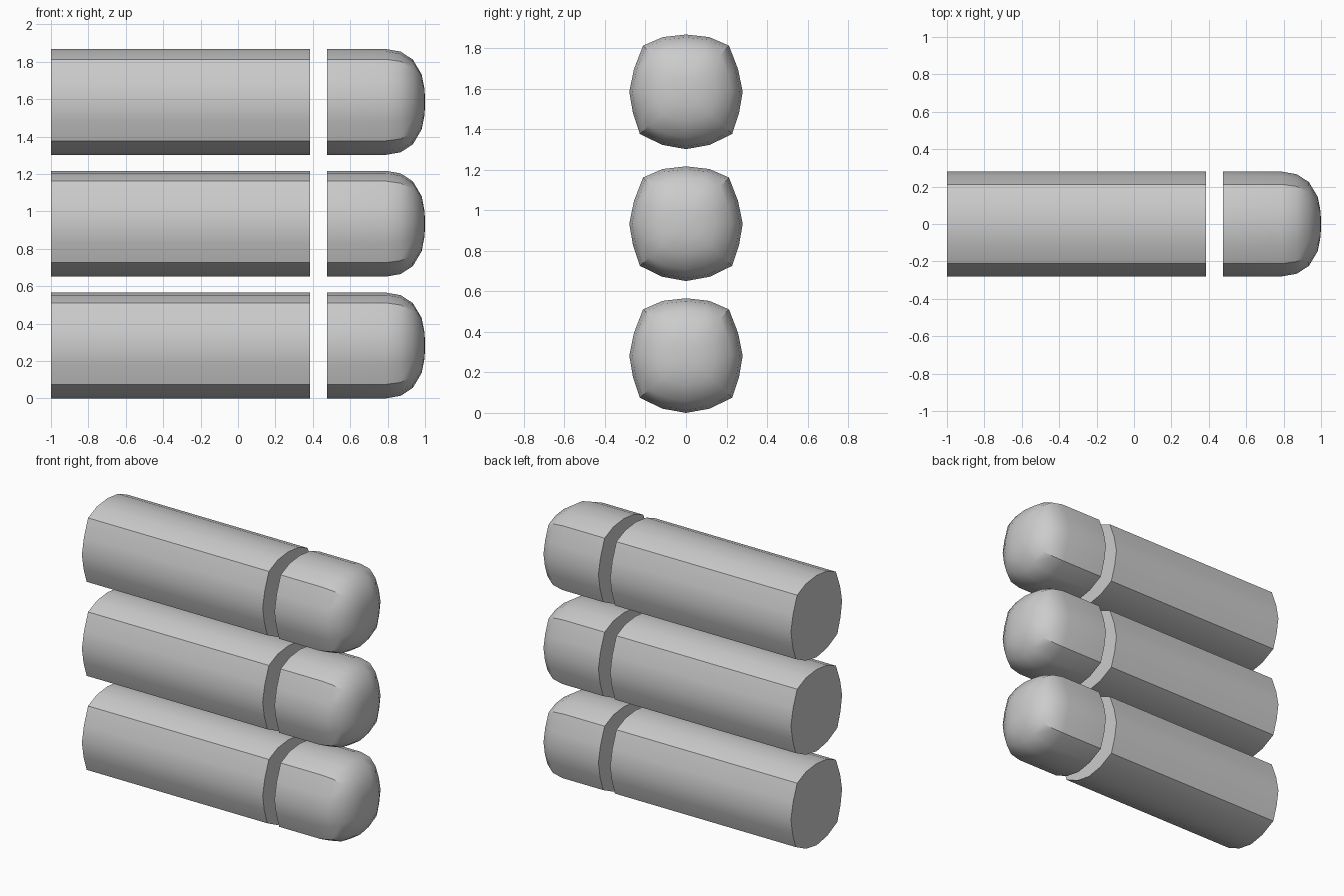
import bpy, bmesh, math

if "Cube" in bpy.data.objects:
    bpy.data.objects.remove(bpy.data.objects["Cube"])

grey = bpy.data.materials.new("light_grey")
grey.diffuse_color = (0.6, 0.6, 0.6, 1)
grey.use_nodes = True
grey.node_tree.nodes["Principled BSDF"].inputs["Base Color"].default_value = grey.diffuse_color

# half of the rounded-square cross-section (y, z from the axis), top to bottom
HALF = [(0, .283), (.115, .270), (.212, .228), (.257, .112), (.28, 0),
        (.262, -.105), (.228, -.208), (.117, -.262), (0, -.283)]
SECTION = HALF + [(-y, z) for y, z in HALF[-2:0:-1]]


def loft(name, stations, cz):
    """Skin scaled cross-sections along x, with closed ends."""
    bm = bmesh.new()
    rings = [[bm.verts.new((x, y * s, cz + z * s)) for y, z in SECTION]
             for x, s in stations]
    n = len(SECTION)
    for a, b in zip(rings, rings[1:]):
        for i in range(n):
            bm.faces.new((a[i], a[(i + 1) % n], b[(i + 1) % n], b[i]))
    bm.faces.new(rings[0])
    bm.faces.new(rings[-1])
    bmesh.ops.recalc_face_normals(bm, faces=bm.faces[:])
    # smooth everywhere except the end rims and the four long corner edges
    for f in bm.faces:
        f.smooth = True
    for e in bm.edges:
        if e.calc_face_angle(0) > math.radians(30):
            e.smooth = False
    bm_corner = {rings[k][i] for k in range(min(3, len(rings))) for i in (2, 6, n - 6, n - 2)}
    for e in bm.edges:
        a, b = e.verts
        if a in bm_corner and b in bm_corner and abs(a.co.x - b.co.x) > .01:
            e.smooth = False
    me = bpy.data.meshes.new(name)
    bm.to_mesh(me)
    bm.free()
    me.materials.append(grey)
    bpy.context.collection.objects.link(bpy.data.objects.new(name, me))


# three stacked bars, each a long body and a separate rounded tip
TIP = [(.475, 1), (.79, 1), (.87, .95), (.935, .80), (.982, .52), (.997, .25), (1, .06)]
for k in range(3):
    cz = .283 + .651 * k
    loft(f"bar_body_{k + 1}", [(-1, 1), (.385, 1)], cz)
    loft(f"bar_tip_{k + 1}", TIP, cz)
